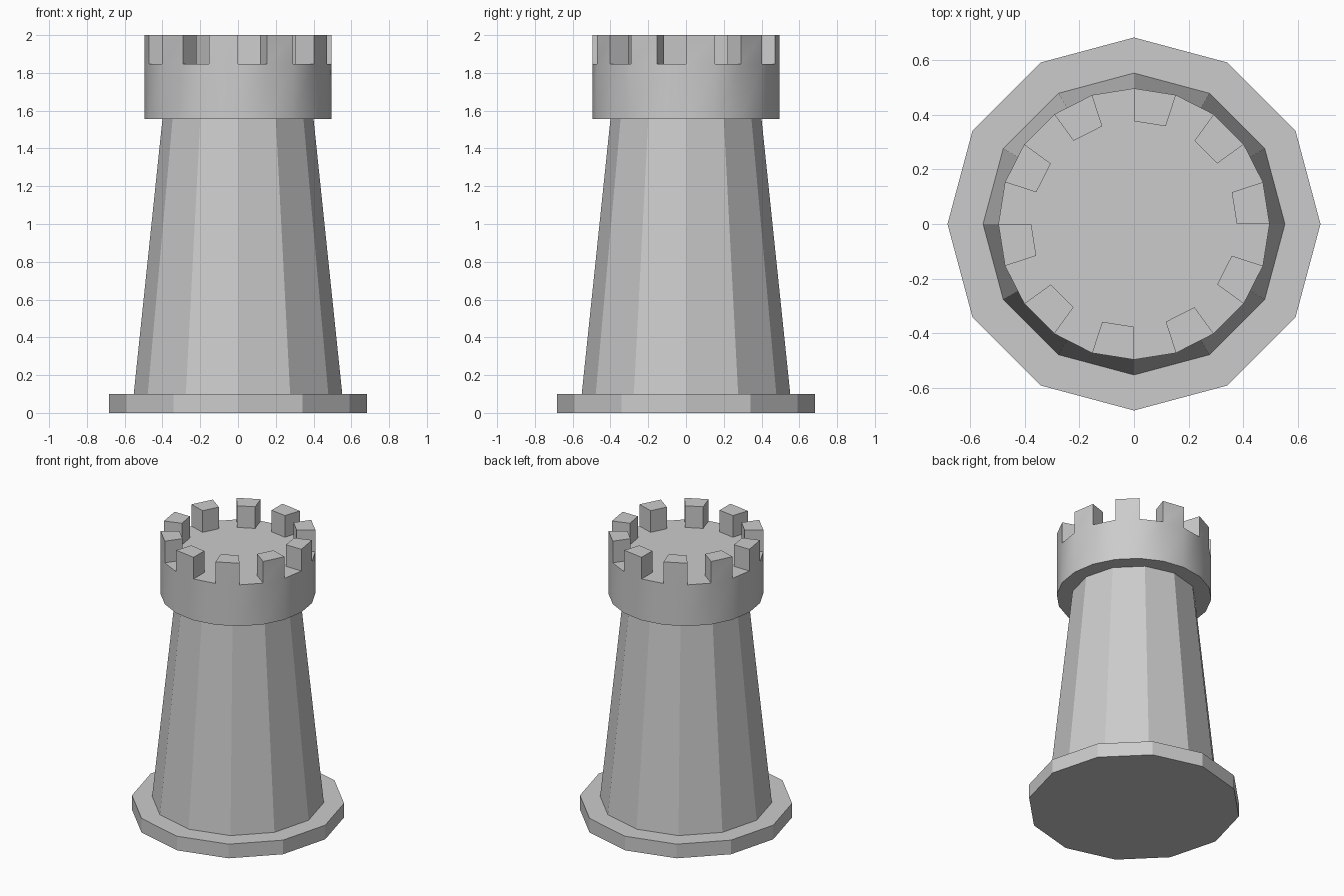
import bpy, bmesh, math

if "Cube" in bpy.data.objects:
    bpy.data.objects.remove(bpy.data.objects["Cube"])


def prism(sides, r_bottom, r_top, z0, z1):
    """Closed upright prism / frustum with a vertex on the +y axis."""
    bm = bmesh.new()
    rings = []
    for r, z in ((r_bottom, z0), (r_top, z1)):
        rings.append([bm.verts.new((r * math.cos(2 * math.pi * i / sides),
                                    r * math.sin(2 * math.pi * i / sides), z))
                      for i in range(sides)])
    lo, hi = rings
    for i in range(sides):
        j = (i + 1) % sides
        bm.faces.new((lo[i], lo[j], hi[j], hi[i]))
    bm.faces.new(lo[::-1])
    top = bm.faces.new(hi)
    return bm, top


def finish(bm, name):
    bmesh.ops.recalc_face_normals(bm, faces=bm.faces[:])
    mesh = bpy.data.meshes.new(name)
    bm.to_mesh(mesh)
    bm.free()
    obj = bpy.data.objects.new(name, mesh)
    bpy.context.collection.objects.link(obj)
    return obj


# Twelve-sided foot plate and tapering shaft
finish(prism(12, 0.682, 0.682, 0.0, 0.1)[0], "base")
finish(prism(12, 0.552, 0.4, 0.1, 1.555)[0], "shaft")

# Twenty-sided crown with a ring inset into its top
bm, top = prism(20, 0.496, 0.496, 1.555, 1.847)
ring = bmesh.ops.inset_region(bm, faces=[top], thickness=0.1)["faces"]
for v in top.verts:
    s = 0.376 / v.co.xy.length
    v.co.x *= s
    v.co.y *= s

# Battlements: raise every second ring segment
def segment(face):
    c = face.calc_center_median()
    return int((math.atan2(c.y, c.x) % (2 * math.pi)) / (math.pi / 10))

raised = [f for f in ring if segment(f) % 2 == 0]
for f in raised:
    new = bmesh.ops.extrude_face_region(bm, geom=[f])["geom"]
    for v in (g for g in new if isinstance(g, bmesh.types.BMVert)):
        v.co.z = 2.0
bmesh.ops.delete(bm, geom=[f for f in raised if f.is_valid], context='FACES_ONLY')
crown = finish(bm, "crown")

# Smooth round wall, sharp battlement edges
bpy.ops.object.select_all(action='DESELECT')
crown.select_set(True)
bpy.context.view_layer.objects.active = crown
bpy.ops.object.shade_smooth_by_angle(angle=math.radians(30))
